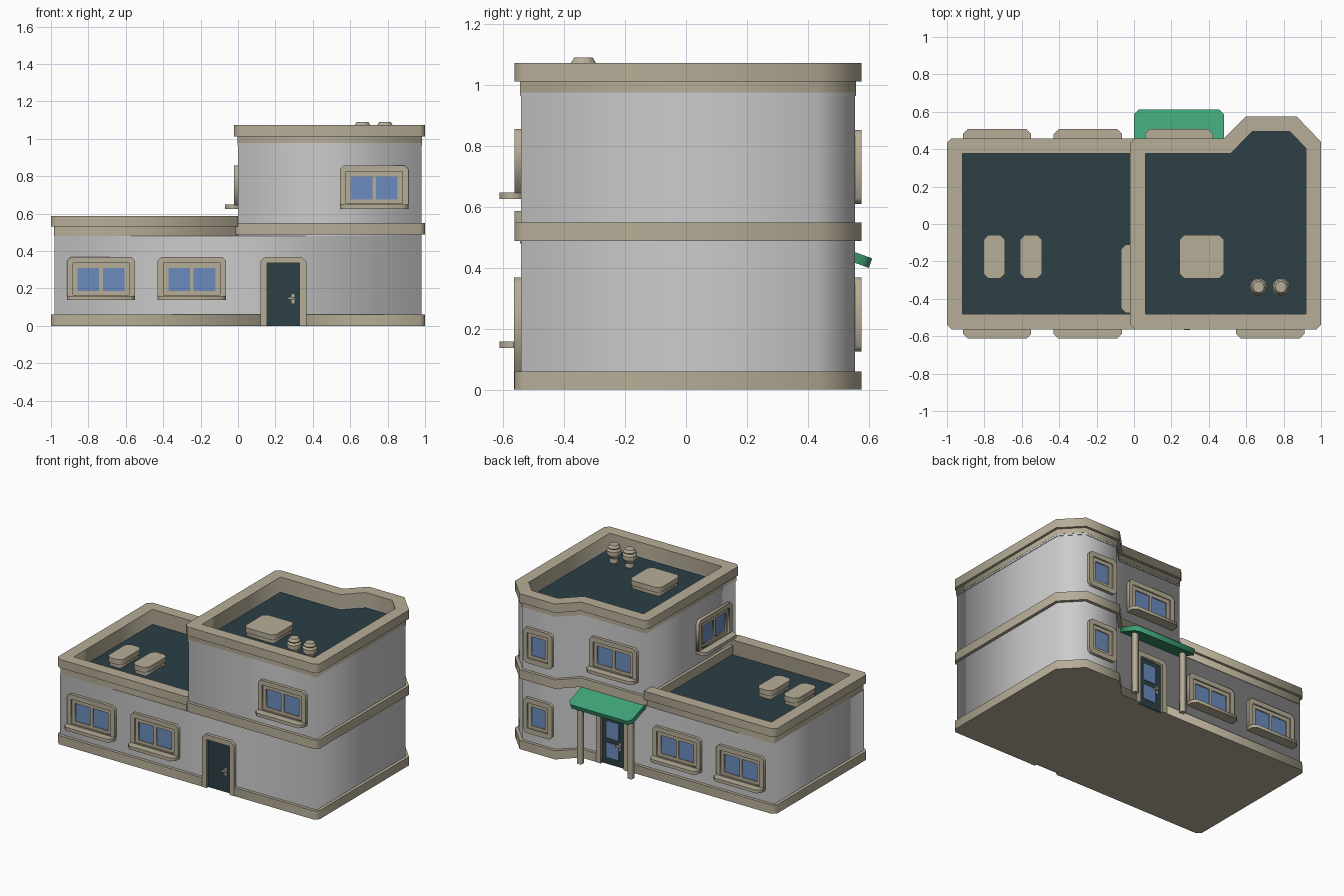
import bpy, bmesh
from math import radians, pi
from mathutils import Matrix, Vector

if "Cube" in bpy.data.objects:
    bpy.data.objects.remove(bpy.data.objects["Cube"])


def material(name, rgb):
    m = bpy.data.materials.new(name)
    m.diffuse_color = (*rgb, 1)
    m.use_nodes = True
    m.node_tree.nodes["Principled BSDF"].inputs["Base Color"].default_value = m.diffuse_color
    return m


TAN = material("tan_trim", (0.47, 0.42, 0.31))
DARK = material("dark_slate", (0.025, 0.05, 0.06))
GLASS = material("blue_glass", (0.15, 0.26, 0.52))
GREEN = material("green_canopy", (0.05, 0.37, 0.19))


def slab(name, loops, z0, z1, mat=None, m=Matrix()):
    """Extrude closed 2D loops (inner loops are holes) from z0 to z1, placed by matrix m."""
    cu = bpy.data.curves.new(name, 'CURVE')
    cu.dimensions, cu.fill_mode, cu.extrude = '2D', 'BOTH', (z1 - z0) / 2
    for pts in loops:
        s = cu.splines.new('POLY')
        s.points.add(len(pts) - 1)
        for p, q in zip(s.points, pts):
            p.co = (q[0], q[1], 0, 1)
        s.use_cyclic_u = True
    tmp = bpy.data.objects.new("tmp", cu)
    bpy.context.collection.objects.link(tmp)
    dg = bpy.context.evaluated_depsgraph_get()
    me = bpy.data.meshes.new_from_object(tmp.evaluated_get(dg))
    bpy.data.objects.remove(tmp)
    bm = bmesh.new()
    bm.from_mesh(me)
    bmesh.ops.remove_doubles(bm, verts=bm.verts, dist=1e-5)
    bmesh.ops.recalc_face_normals(bm, faces=bm.faces)
    bmesh.ops.transform(bm, matrix=m @ Matrix.Translation((0, 0, (z0 + z1) / 2)), verts=bm.verts)
    bm.to_mesh(me)
    bm.free()
    me.materials.clear()
    if mat:
        me.materials.append(mat)
    ob = bpy.data.objects.new(name, me)
    bpy.context.collection.objects.link(ob)
    return ob


def rect(x0, x1, y0, y1, c=0, corners=(0, 1, 2, 3)):
    """Rectangle loop with the chosen corners chamfered by c (order: SW, SE, NE, NW)."""
    out = []
    for i, (x, y, sx, sy) in enumerate([(x0, y0, 1, 1), (x1, y0, -1, 1), (x1, y1, -1, -1), (x0, y1, 1, -1)]):
        if c and i in corners:
            a, b = (x + sx * c, y), (x, y + sy * c)
            out += [b, a] if i % 2 == 0 else [a, b]
        else:
            out.append((x, y))
    return out


def offset(pts, d, c=0):
    """Mitred outline offset; square convex corners are chamfered by c."""
    out, n = [], len(pts)
    for i in range(n):
        a, p, b = (Vector(pts[(i + k) % n]) for k in (-1, 0, 1))
        e, f = (p - a).normalized(), (b - p).normalized()
        n1, n2 = Vector((e.y, -e.x)), Vector((f.y, -f.x))
        q = p + (n1 + n2) * d / (1 + n1.dot(n2))
        if c and abs(e.dot(f)) < 0.1 and e.cross(f) > 0:
            out += [tuple(q - e * c), tuple(q + f * c)]
        else:
            out.append(tuple(q))
    return out


def place(x, y, z, deg):
    return Matrix.Translation((x, y, z)) @ Matrix.Rotation(radians(deg), 4, 'Z')


UP = Matrix.Rotation(pi / 2, 4, 'X')
F, B = -0.542, 0.437          # front and back wall planes
bay = [(0.98, F), (0.98, 0.43), (0.86, 0.555), (0.607, 0.555), (0.49, B)]
full = [(-0.98, F)] + bay + [(-0.98, B)]
tower = [(0, F)] + bay + [(0, B)]

# walls
slab("lower_walls", [full], 0.002, 0.48)
slab("upper_walls", [tower], 0.48, 0.965)

# base trim, notched at both doors
base = offset(full, 0.021, 0.026)
base[-2:-2] = [(0.33, B + 0.021), (0.33, B), (0.155, B), (0.155, B + 0.021)]
base[2:2] = [(0.155, F - 0.021), (0.155, F), (0.33, F), (0.33, F - 0.021)]
slab("base_trim", [base], 0, 0.06, TAN)
slab("middle_band", [offset(tower, 0.021, 0.026)], 0.488, 0.55, TAN)


# lower parapet: open towards the tower
def lower_ring(o):
    c, x, y0, y1 = o + 0.005, -0.98 - o, F - o, B + o
    return [(0, y0), (0, -0.482), (-0.918, -0.482), (-0.918, 0.377), (0, 0.377), (0, y1),
            (x + c, y1), (x, y1 - c), (x, y0 + c), (x + c, y0)]


slab("lower_parapet", [lower_ring(0.003)], 0.48, 0.53, TAN)
slab("lower_coping", [lower_ring(0.021)], 0.53, 0.588, TAN)
slab("lower_deck", [rect(-0.93, 0, -0.49, 0.385)], 0.475, 0.485, DARK)

# upper parapet
hole = offset(tower, -0.061)
slab("upper_parapet", [offset(tower, 0.003), hole], 0.965, 0.977, None)
slab("upper_strip", [offset(tower, 0.004), hole], 0.977, 1.013, TAN)
slab("upper_coping", [offset(tower, 0.021, 0.026), hole], 1.013, 1.074, TAN)
slab("upper_deck", [offset(tower, -0.055)], 0.96, 0.97, DARK)


# windows
def window(name, m, hw=0.1825, h=0.21, sill=True):
    w = m @ UP
    iw, lo, hi = hw - 0.032, (0.008 if sill else 0.035), h - 0.033
    slab(name + "_frame", [rect(-hw, hw, 0, h, 0.02, (2, 3) if sill else (0, 1, 2, 3)),
                           rect(-iw, iw, lo, hi)], -0.005, 0.021, TAN, w)
    px, p0, p1 = iw - 0.025, lo + 0.02, hi - 0.025
    panes = [rect(-px, -0.01, p0, p1), rect(0.01, px, p0, p1)] if sill else [rect(-px, px, p0, p1)]
    slab(name + "_sash", [rect(-iw, iw, lo, hi)] + panes, -0.005, 0.012, TAN, w)
    slab(name + "_glass", [rect(-px, px, p0, p1)], -0.005, 0.004, GLASS, w)
    if sill:
        slab(name + "_sill", [rect(-hw, hw, -0.07, 0.005, 0.025, (0, 1))], -0.021, 0.001, TAN, m)


for i, x in enumerate((-0.732, -0.247)):
    window(f"front_window_{i}", place(x, F, 0.158, 0))
    window(f"back_window_{i}", place(x, B, 0.158, 180))
window("upper_front_window", place(0.728, F, 0.647, 0))
window("upper_back_window", place(0.24, B, 0.647, 180))
window("upper_side_window", place(0, -0.293, 0.647, -90))
for i, z in enumerate((0.125, 0.61)):
    window(f"bay_window_{i}", place(0.733, 0.555, z, 180), 0.11, 0.243, False)


# doors
def door(name, m, glazed):
    w = m @ UP
    arch = rect(-0.1225, 0.1225, 0, 0.369, 0.025, (2, 3))
    slab(name + "_frame", [arch[:1] + [(-0.0875, 0), (-0.0875, 0.335), (0.0875, 0.335), (0.0875, 0)] + arch[1:]],
         -0.005, 0.023, TAN, w)
    slab(name + "_panel", [rect(-0.0875, 0.0875, 0.001, 0.335)], -0.005, 0.006, DARK, w)
    if glazed:
        for i, (a, b) in enumerate(((0.05, 0.15), (0.185, 0.3))):
            slab(f"{name}_glass_{i}", [rect(-0.055, 0.04, a, b)], 0, 0.009, GLASS, w)
    slab(name + "_handle_plate", [rect(0.044, 0.06, 0.12, 0.17, 0.004)], 0, 0.012, TAN, w)
    slab(name + "_handle_lever", [rect(0.025, 0.057, 0.142, 0.153)], 0.01, 0.026, TAN, w)


door("front_door", place(0.2425, F, 0, 0), False)
door("back_door", place(0.2425, B, 0, 180), True)

# canopy and posts
slab("canopy", [rect(0, 0.48, -0.01, 0.186, 0.025, (2, 3))], -0.033, 0, GREEN,
     Matrix.Translation((0, B, 0.495)) @ Matrix.Rotation(radians(-20), 4, 'X'))
for i, x in enumerate((0.05, 0.435)):
    slab(f"canopy_post_{i}", [rect(x - 0.016, x + 0.016, 0.515, 0.547)], 0, 0.44, TAN)

# roof boxes: narrow foot, chamfered cap
for i, (x0, x1, z) in enumerate(((-0.805, -0.69, 0.484), (-0.61, -0.493, 0.484), (0.243, 0.48, 0.969))):
    slab(f"roof_box_foot_{i}", [rect(x0 + 0.015, x1 - 0.015, -0.277, -0.073)], z, z + 0.03, TAN)
    slab(f"roof_box_cap_{i}", [rect(x0, x1, -0.292, -0.058, 0.026)], z + 0.03, z + 0.065, TAN)

# roof vents: turned profile
profile = [(0, 0), (0.03, 0), (0.027, 0.03), (0.047, 0.06), (0.047, 0.085), (0.037, 0.097),
           (0.041, 0.105), (0.03, 0.122), (0, 0.122)]
for i, x in enumerate((0.666, 0.786)):
    bm = bmesh.new()
    vs = [bm.verts.new((r, 0, z)) for r, z in profile]
    es = [bm.edges.new(p) for p in zip(vs, vs[1:])]
    bmesh.ops.spin(bm, geom=vs + es, cent=(0, 0, 0), axis=(0, 0, 1), angle=2 * pi, steps=12)
    bmesh.ops.remove_doubles(bm, verts=bm.verts, dist=1e-5)
    bmesh.ops.recalc_face_normals(bm, faces=bm.faces)
    me = bpy.data.meshes.new(f"roof_vent_{i}")
    bm.to_mesh(me)
    bm.free()
    me.materials.append(TAN)
    ob = bpy.data.objects.new(me.name, me)
    ob.location = (x, -0.337, 0.969)
    bpy.context.collection.objects.link(ob)
